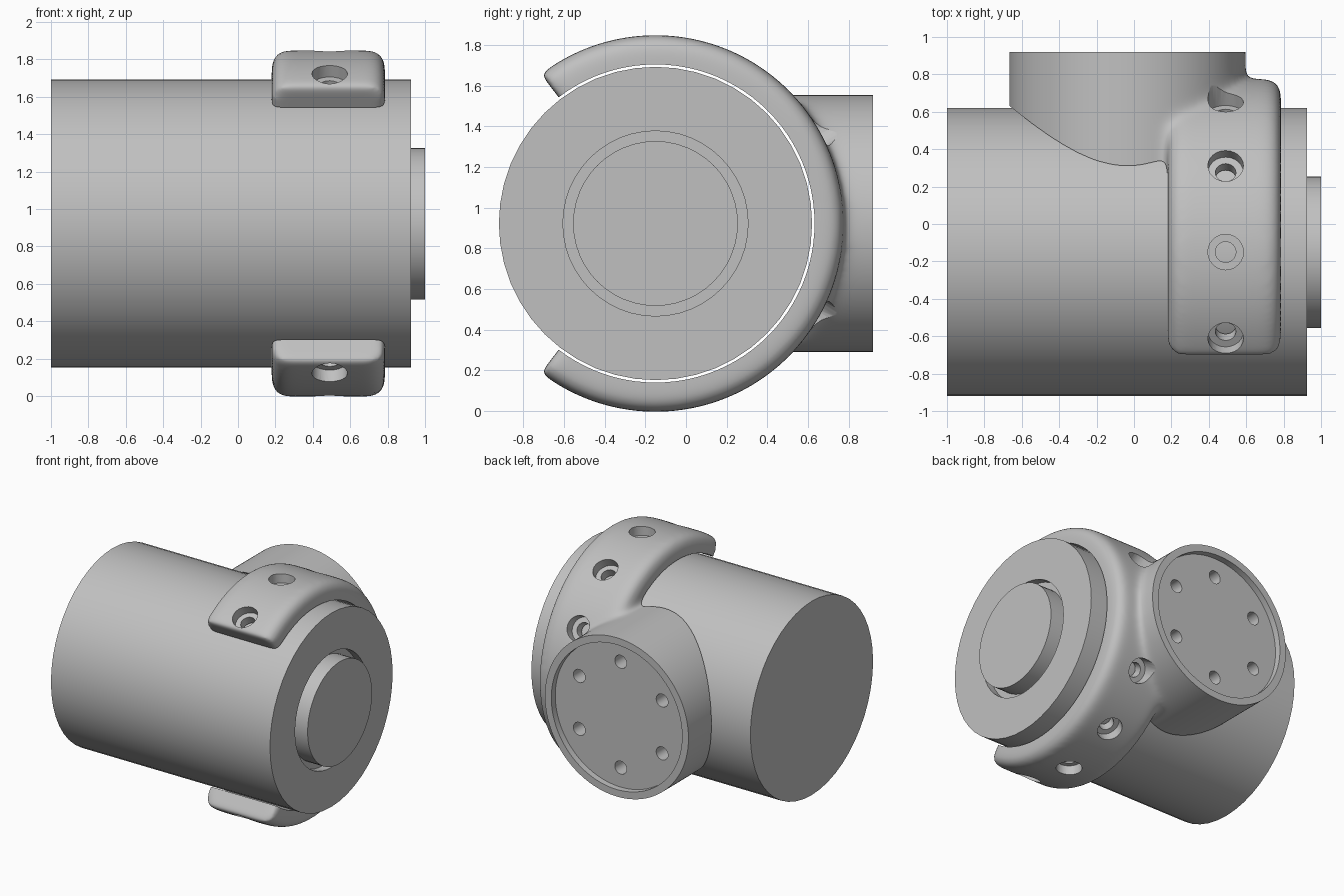
import bpy, bmesh
from math import cos, sin, pi, radians
from mathutils import Matrix, Vector

if "Cube" in bpy.data.objects:
    bpy.data.objects.remove(bpy.data.objects["Cube"])

CY, CZ = -0.15, 0.9225          # main axis position
BOLT_X, BOSS_X = 0.49, -0.035

grey = bpy.data.materials.new("plain grey")
grey.use_nodes = True
grey.diffuse_color = (0.53, 0.53, 0.53, 1)
bsdf = next(n for n in grey.node_tree.nodes if n.type == 'BSDF_PRINCIPLED')
bsdf.inputs["Base Color"].default_value = grey.diffuse_color

MAIN = Matrix.Translation((0, CY, CZ))
REAR = Matrix.Translation((BOSS_X, 0, CZ)) @ Matrix.Rotation(pi / 2, 4, 'Z')


def sweep(bm, profile, m, segs, start=0.0, arc=None):
    """Turn (along, radius) points about the local x axis; arc=None is a full turn."""
    full = arc is None
    turn = 2 * pi if full else arc
    rings = []
    for i in range(segs if full else segs + 1):
        a = start + turn * i / segs
        rings.append([bm.verts.new(m @ Vector((t, r * cos(a), r * sin(a))))
                      for t, r in profile])
    n = len(profile)
    for i in range(segs):
        p, q = rings[i], rings[(i + 1) % len(rings)]
        for j in range(n - 1 if full else n):
            k = (j + 1) % n
            bm.faces.new((p[j], p[k], q[k], q[j]))
    if full:
        bm.faces.new([r[0] for r in rings])
        bm.faces.new([r[-1] for r in rings])
    else:
        bm.faces.new(rings[0])
        bm.faces.new(rings[-1])


def finish(name, bm):
    bmesh.ops.recalc_face_normals(bm, faces=bm.faces[:])
    mesh = bpy.data.meshes.new(name)
    bm.to_mesh(mesh)
    bm.free()
    ob = bpy.data.objects.new(name, mesh)
    bpy.context.scene.collection.objects.link(ob)
    return ob


def activate(ob):
    bpy.ops.object.select_all(action='DESELECT')
    ob.select_set(True)
    bpy.context.view_layer.objects.active = ob


def apply_modifier(ob, kind, **settings):
    mod = ob.modifiers.new(kind.lower(), kind)
    for key, value in settings.items():
        setattr(mod, key, value)
    activate(ob)
    bpy.ops.object.modifier_apply(modifier=mod.name)


def cut(ob, bm):
    cutter = finish("cutter", bm)
    cutter.hide_render = True
    apply_modifier(ob, 'BOOLEAN', operation='DIFFERENCE', solver='EXACT', object=cutter)
    bpy.data.objects.remove(cutter)


def shade(ob):
    ob.data.materials.clear()
    ob.data.materials.append(grey)
    activate(ob)
    bpy.ops.object.shade_smooth_by_angle(angle=radians(30))


# Main drum with a grooved shaft boss on its end
bm = bmesh.new()
sweep(bm, [(-1, 0.77), (0.925, 0.77), (0.925, 0.455), (0.86, 0.455),
           (0.86, 0.405), (1, 0.405)], MAIN, 48)
shade(finish("main_drum", bm))

# Clamp: rounded open band and round rear socket, blended together
x0, x1, inner, outer, fillet = 0.18, 0.786, 0.55, 0.926, 0.08
band = [(x0, inner)]
for cx, first in ((x0 + fillet, pi), (x1 - fillet, pi / 2)):
    for i in range(7):
        a = first - i * pi / 12
        band.append((cx + fillet * cos(a), outer - fillet + fillet * sin(a)))
band.append((x1, inner))

bm = bmesh.new()
half = radians(127.5)
sweep(bm, band, MAIN, 96, -half, 2 * half)
sweep(bm, [(0, 0.632), (1.1, 0.632)], REAR, 128)
clamp = finish("clamp_bracket", bm)
apply_modifier(clamp, 'REMESH', mode='VOXEL', voxel_size=0.015)
apply_modifier(clamp, 'SMOOTH', factor=0.5, iterations=50)

# Bore for the drum
bm = bmesh.new()
sweep(bm, [(-2, 0.782), (2, 0.782)], MAIN, 96)
cut(clamp, bm)

# Flat rear face with a shallow round recess
bm = bmesh.new()
sweep(bm, [(0.87, 0.575), (0.92, 0.575), (0.92, 1.2), (1.3, 1.2)], REAR, 96)
cut(clamp, bm)

# Stepped bolt holes around the band, and six holes in the socket floor
bm = bmesh.new()
for step in (-4, -3, -2, -1, 1, 2, 3, 4):
    m = (Matrix.Translation((BOLT_X, CY, CZ)) @ Matrix.Rotation(step * pi / 6, 4, 'X')
         @ Matrix.Rotation(pi / 2, 4, 'Z'))
    sweep(bm, [(0.7, 0.055), (0.85, 0.055), (0.85, 0.095), (1.05, 0.095)], m, 24)
for i in range(6):
    a = pi / 2 + i * pi / 3
    m = Matrix.Translation((0.42 * cos(a), 0, 0.42 * sin(a))) @ REAR
    sweep(bm, [(0.3, 0.052), (1, 0.052)], m, 24)
cut(clamp, bm)
shade(clamp)
